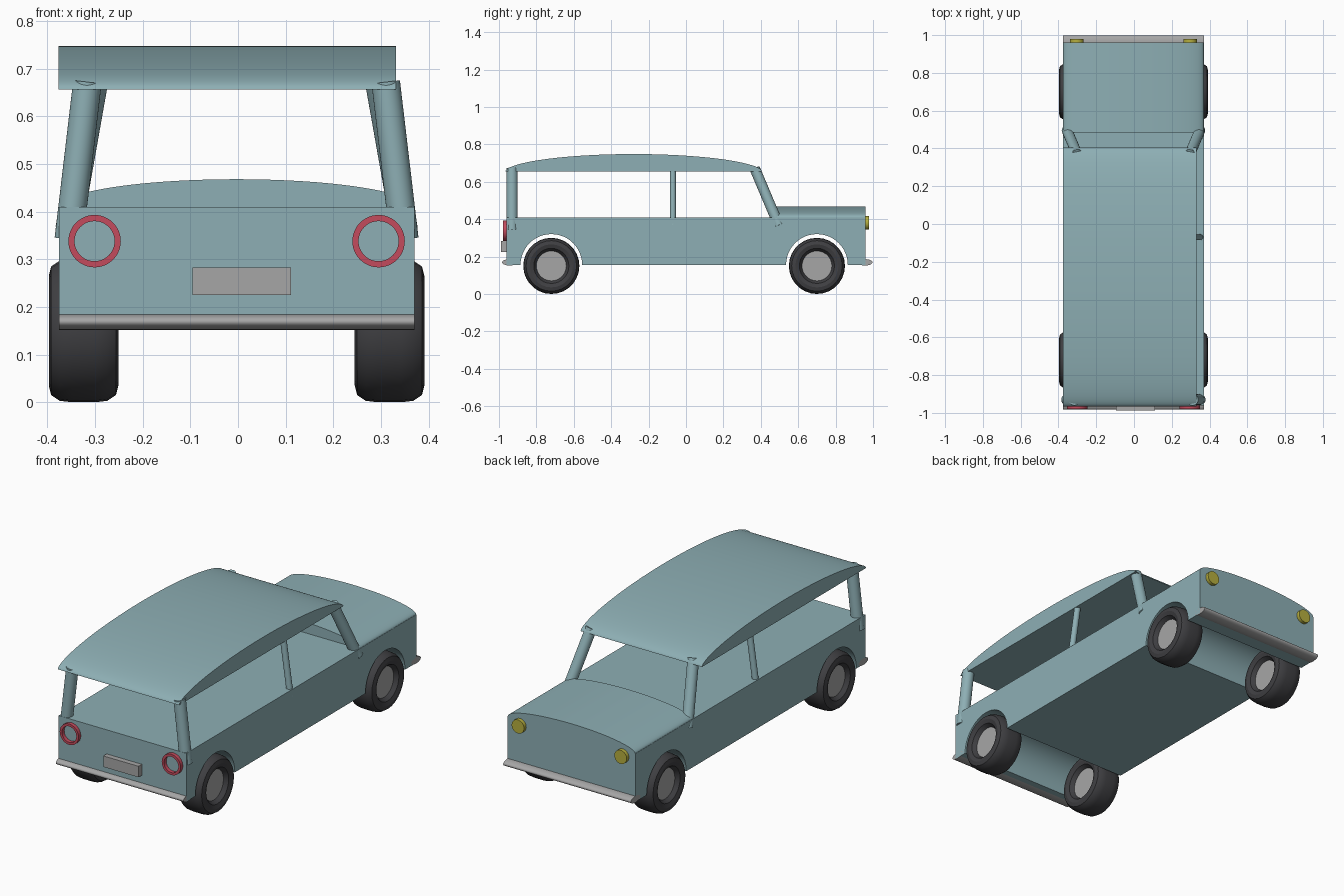
import bpy, bmesh
from math import sin, cos, pi, radians
from mathutils import Vector, Matrix

if "Cube" in bpy.data.objects:
    bpy.data.objects.remove(bpy.data.objects["Cube"])

CX = -0.003  # the car's mirror plane


def material(name, rgb):
    m = bpy.data.materials.new(name)
    m.diffuse_color = (*rgb, 1)
    m.use_nodes = True
    m.node_tree.nodes["Principled BSDF"].inputs["Base Color"].default_value = m.diffuse_color
    return m


PAINT = material("paint", (0.27, 0.43, 0.46))
RUBBER = material("rubber", (0.05, 0.05, 0.055))
RED = material("red", (0.55, 0.07, 0.11))
YELLOW = material("yellow", (0.47, 0.43, 0.05))
METAL = material("metal", (0.38, 0.38, 0.38))


def finish(name, bm, mat):
    bmesh.ops.recalc_face_normals(bm, faces=bm.faces)
    me = bpy.data.meshes.new(name)
    bm.to_mesh(me)
    bm.free()
    ob = bpy.data.objects.new(name, me)
    bpy.context.collection.objects.link(ob)
    me.materials.append(mat)
    bpy.ops.object.select_all(action='DESELECT')
    ob.select_set(True)
    bpy.context.view_layer.objects.active = ob
    bpy.ops.object.shade_smooth_by_angle(angle=radians(32))
    return ob


def extrude(name, pts, axis, lo, hi, mat):
    """Closed profile swept along x (pts are y,z) or y (pts are x,z)."""
    bm = bmesh.new()
    place = (lambda a, b: (lo, a, b)) if axis == 'x' else (lambda a, b: (a, lo, b))
    face = bm.faces.new([bm.verts.new(place(a, b)) for a, b in pts])
    res = bmesh.ops.extrude_face_region(bm, geom=[face], use_keep_orig=True)
    move = Vector((hi - lo, 0, 0)) if axis == 'x' else Vector((0, hi - lo, 0))
    bmesh.ops.translate(bm, vec=move,
                        verts=[v for v in res['geom'] if isinstance(v, bmesh.types.BMVert)])
    return finish(name, bm, mat)


def rod(name, a, b, r, mat, segments=32):
    a, b = Vector(a), Vector(b)
    bm = bmesh.new()
    turn = (b - a).to_track_quat('Z', 'Y').to_matrix().to_4x4()
    bmesh.ops.create_cone(bm, cap_ends=True, segments=segments, radius1=r, radius2=r,
                          depth=(b - a).length,
                          matrix=Matrix.Translation((a + b) / 2) @ turn)
    return finish(name, bm, mat)


def lathe(name, profile, axis, center, mat, segments):
    """Closed (radius, offset) loop turned around x or y."""
    bm = bmesh.new()
    rings = []
    for i in range(segments):
        t = 2 * pi * i / segments
        ring = []
        for r, o in profile:
            p = (o, r * cos(t), r * sin(t)) if axis == 'x' else (r * cos(t), o, r * sin(t))
            ring.append(bm.verts.new(Vector(p) + Vector(center)))
        rings.append(ring)
    n = len(profile)
    for i in range(segments):
        p, q = rings[i], rings[(i + 1) % segments]
        for j in range(n):
            k = (j + 1) % n
            bm.faces.new((p[j], p[k], q[k], q[j]))
    return finish(name, bm, mat)


def arc(cy, cz, ry, rz, t0, t1, n, power=1.0):
    ts = [t0 + (t1 - t0) * i / n for i in range(n + 1)]
    return [(cy + ry * cos(t), cz + rz * max(sin(t), 0) ** power) for t in ts]


# Body block with wheel arches cut right across
AXLES = (-0.72, 0.70)
body = [(0.96, 0.41), (-0.96, 0.41), (-0.96, 0.155)]
for y in AXLES:
    body += arc(y, 0.155, 0.165, 0.165, pi, 0, 24)
body += [(0.96, 0.155)]
extrude("body", body, 'x', -0.376, 0.37, PAINT)

# Crowned hood
extrude("hood", arc(CX, 0.409, 0.372, 0.059, 0, pi, 40), 'y', 0.485, 0.96, PAINT)

# Arched roof with flat underside
extrude("roof", arc(-0.28, 0.656, 0.685, 0.092, 0, pi, 48, 1.1), 'x', -0.377, 0.332, PAINT)

# Parts repeated on each side
for s, side in ((-1, "left"), (1, "right")):
    def X(x):
        return CX + s * x

    # Leaning pillars
    rod("rear_pillar_" + side, (X(0.352), -0.93, 0.342), (X(0.313), -0.93, 0.672), 0.03, PAINT)
    rod("middle_pillar_" + side, (X(0.358), -0.07, 0.37), (X(0.315), -0.07, 0.67), 0.016, PAINT)
    rod("front_pillar_" + side, (X(0.352), 0.497, 0.365), (X(0.298), 0.368, 0.67), 0.028, PAINT)

    # Lamps
    lathe("tail_light_" + side,
          [(0.042, -0.979), (0.055, -0.979), (0.055, -0.95), (0.042, -0.95)],
          'y', (X(0.298), 0, 0.338), RED, 48)
    rod("headlight_" + side, (X(0.3), 0.95, 0.38), (X(0.3), 0.979, 0.38), 0.036, YELLOW)

    # Wheels
    half = [(0.08, 0.045), (0.094, 0.066), (0.115, 0.073), (0.135, 0.068),
            (0.147, 0.05), (0.15, 0.025)]
    tire = half + [(r, -o) for r, o in reversed(half)]
    for y, end in zip(AXLES, ("rear", "front")):
        lathe(f"tire_{end}_{side}", tire, 'x', (X(0.321), y, 0.15), RUBBER, 28)
        rod(f"hub_{end}_{side}", (X(0.276), y, 0.15), (X(0.366), y, 0.15), 0.082, METAL)

# Bumpers
for y, end in ((-0.943, "rear"), (0.957, "front")):
    extrude("bumper_" + end,
            [(y + 0.04 * cos(2 * pi * i / 32), 0.169 + 0.017 * sin(2 * pi * i / 32))
             for i in range(32)], 'x', -0.376, 0.37, METAL)

# Blank number plate
extrude("number_plate", [(-0.095, 0.225), (0.111, 0.225), (0.111, 0.283), (-0.095, 0.283)],
        'y', -0.988, -0.95, METAL)
